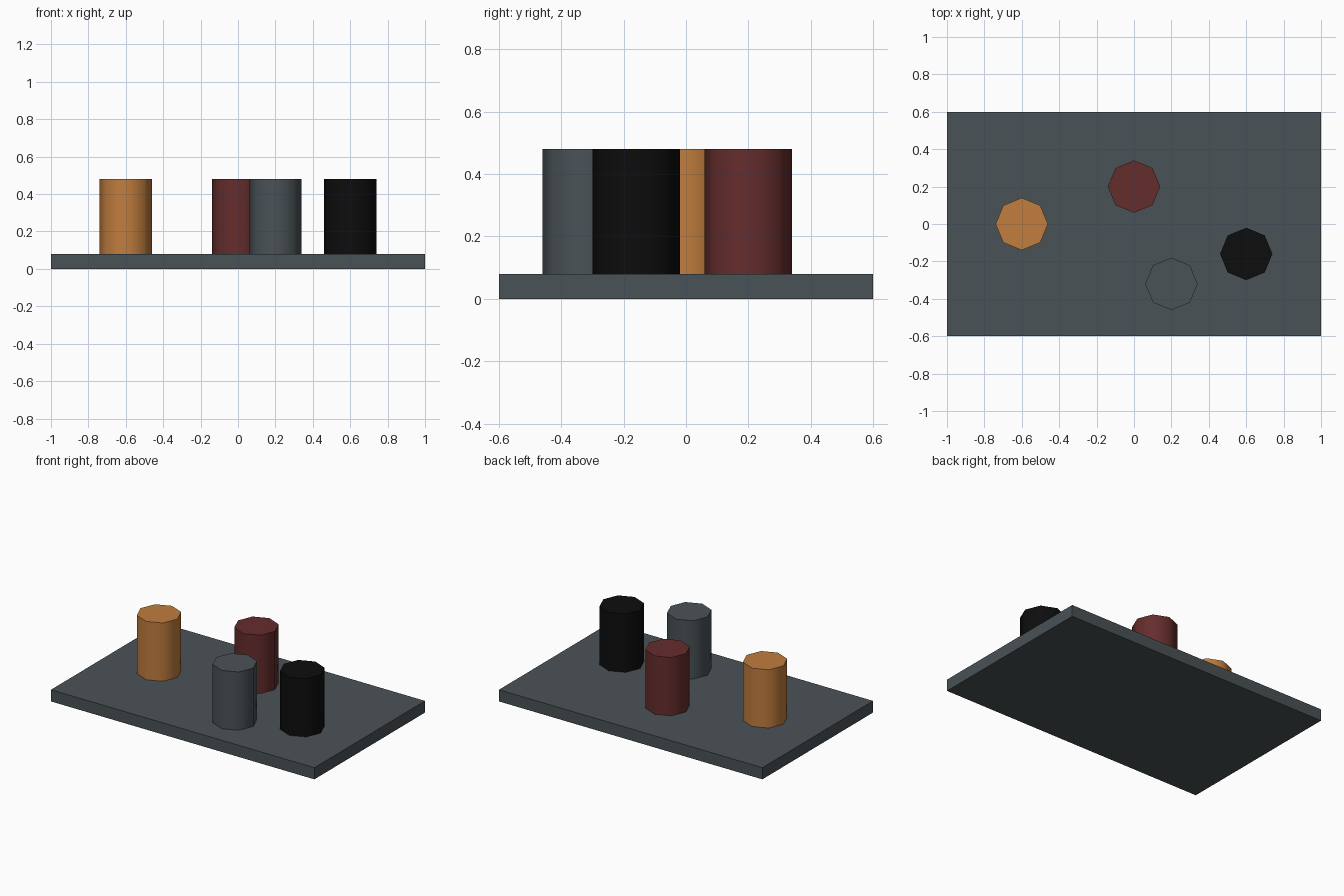
import bpy
import math

if "Cube" in bpy.data.objects:
    bpy.data.objects.remove(bpy.data.objects["Cube"])


def material(name, rgb):
    mat = bpy.data.materials.new(name)
    mat.diffuse_color = (*rgb, 1.0)
    mat.use_nodes = True
    mat.node_tree.nodes["Principled BSDF"].inputs["Base Color"].default_value = mat.diffuse_color
    return mat


grey = material("slate grey", (0.068, 0.084, 0.093))
orange = material("orange", (0.533, 0.205, 0.048))
red = material("dark red", (0.130, 0.026, 0.026))
black = material("black", (0.004, 0.004, 0.004))

BASE_H = 0.08
PEG_H = 0.40
PEG_R = 0.14

# Flat base slab
bpy.ops.mesh.primitive_cube_add(size=1, location=(0, 0, BASE_H / 2))
base = bpy.context.object
base.name = "base_plate"
base.scale = (2.0, 1.2, BASE_H)
bpy.ops.object.transform_apply(location=False, rotation=False, scale=True)
base.data.materials.append(grey)


# Eight-sided pegs, smooth around the sides with sharp rims
def peg(name, x, y, mat):
    bpy.ops.mesh.primitive_cylinder_add(
        vertices=8, radius=PEG_R, depth=PEG_H,
        location=(x, y, BASE_H + PEG_H / 2))
    obj = bpy.context.object
    obj.name = name
    obj.data.materials.append(mat)
    bpy.ops.object.shade_smooth_by_angle(angle=math.radians(60))


peg("orange_peg", -0.60, 0.00, orange)
peg("red_peg", 0.00, 0.20, red)
peg("grey_peg", 0.20, -0.32, grey)
peg("black_peg", 0.60, -0.16, black)
